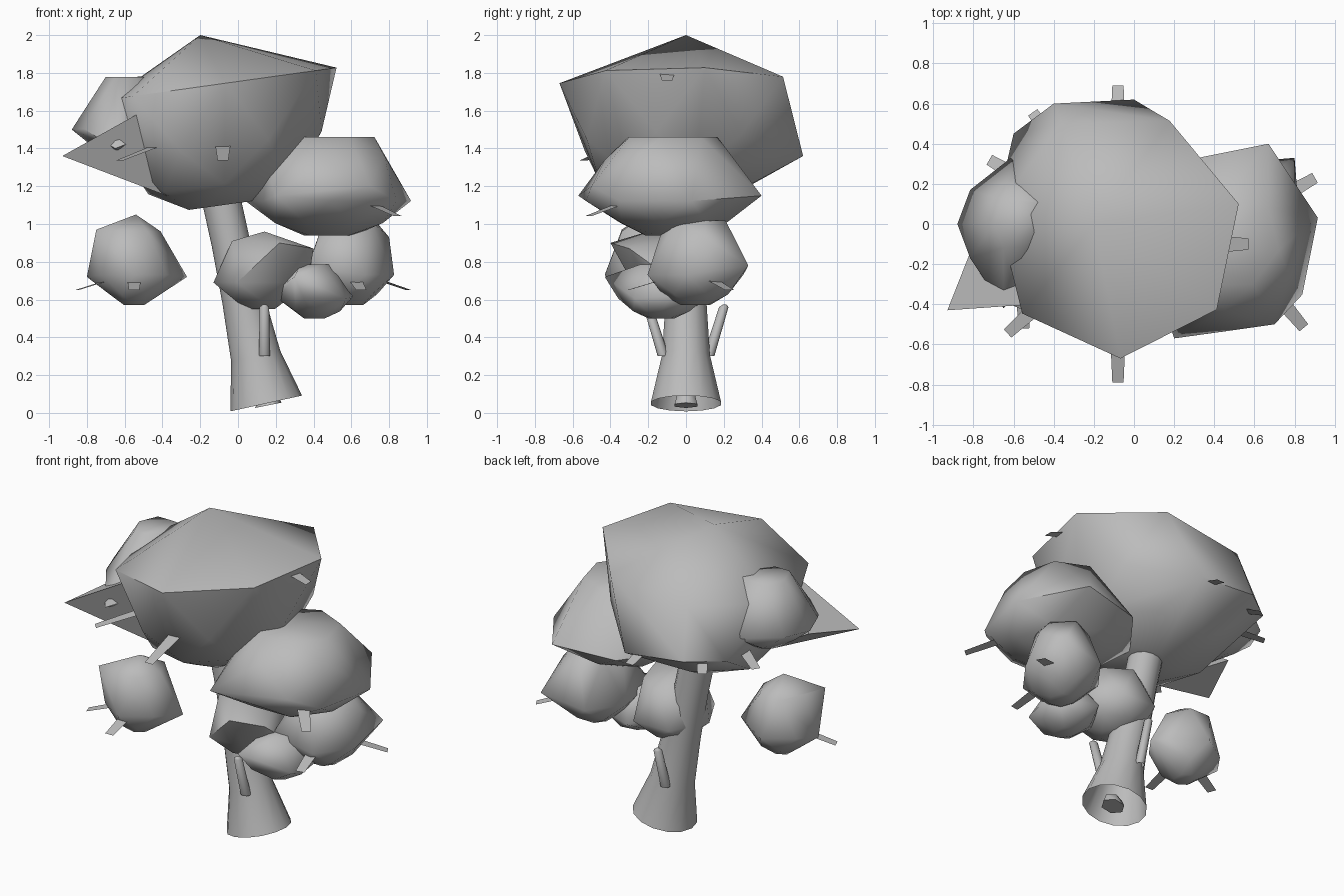
import bpy
import bmesh
import math
from mathutils import Vector

cube = bpy.data.objects.get("Cube")
if cube:
    bpy.data.objects.remove(cube, do_unlink=True)

# One matte grey for the whole tree
grey = bpy.data.materials.new("mid grey")
grey.use_nodes = True
tone = (0.5, 0.5, 0.5, 1)
grey.diffuse_color = tone
for node in grey.node_tree.nodes:
    if node.type == 'BSDF_PRINCIPLED':
        node.inputs["Base Color"].default_value = tone


def finish(bm, name):
    """Turn a bmesh into a named object, smooth except at sharp edges."""
    mesh = bpy.data.meshes.new(name)
    bm.to_mesh(mesh)
    bm.free()
    mesh.materials.append(grey)
    obj = bpy.data.objects.new(name, mesh)
    bpy.context.collection.objects.link(obj)
    bpy.ops.object.select_all(action='DESELECT')
    obj.select_set(True)
    bpy.context.view_layer.objects.active = obj
    bpy.ops.object.shade_smooth_by_angle(angle=math.radians(65))


def ring_points(centre, radius_x, radius_y, sides, turn, slope):
    """Corners of a sloping oval ring; turn is in degrees."""
    points = []
    for i in range(sides):
        angle = math.radians(turn) + math.tau * i / sides
        dx = radius_x * math.cos(angle)
        dy = radius_y * math.sin(angle)
        points.append(Vector(centre) + Vector((dx, dy, dx * slope)))
    return points


def shell(name, points):
    """Faceted closed skin around a set of points."""
    bm = bmesh.new()
    for point in points:
        bm.verts.new(point)
    bmesh.ops.convex_hull(bm, input=bm.verts[:])
    loose = [v for v in bm.verts if not v.link_faces]
    bmesh.ops.delete(bm, geom=loose, context='VERTS')
    bmesh.ops.recalc_face_normals(bm, faces=bm.faces[:])
    finish(bm, name)


def leaf(name, root, tip):
    """Flat tapered leaf sticking out of a clump."""
    side = (tip - root).cross(Vector((0, 0, 1))).normalized() * 0.04
    bm = bmesh.new()
    corners = (root - side, root + side, tip + side * 0.7, tip - side * 0.7)
    bm.faces.new([bm.verts.new(corner) for corner in corners])
    finish(bm, name)


def clump(name, centre, reach, sides, turn, shoulder, waist=1, slope=0,
          peaks=(), leaves=()):
    """Foliage mass: stacked rings with a round underside, plus stray peaks."""
    centre, reach = Vector(centre), Vector(reach)
    points = [Vector(peak) for peak in peaks]
    bands = (shoulder, (-0.3, waist), (-0.75, 0.65), (-1, 0.3))
    for level, (height, spread) in enumerate(bands):
        middle = centre + Vector((0, 0, reach.z * height))
        twist = turn + level * 180 / sides
        points += ring_points(middle, reach.x * spread, reach.y * spread,
                              sides, twist, slope)
    shell(name, points)
    # Leaves point outwards at the given compass angles and droop a little
    for number, degrees in enumerate(leaves, 1):
        angle = math.radians(degrees)
        out = Vector((math.cos(angle), math.sin(angle), 0))
        edge = centre + out * reach.x - Vector((0, 0, reach.z * 0.3))
        leaf(f"{name}_leaf_{number}", edge - out * 0.15,
             edge + out * 0.12 - Vector((0, 0, 0.08)))


def tube(name, rings, sides, slope=0):
    """Loft through rings given as centre and radius, closed at the far end."""
    bm = bmesh.new()
    loops = []
    for centre, radius in rings:
        corners = ring_points(centre, radius, radius, sides, 0, slope)
        loops.append([bm.verts.new(corner) for corner in corners])
    for low, high in zip(loops, loops[1:]):
        for i in range(sides):
            j = (i + 1) % sides
            bm.faces.new((low[i], low[j], high[j], high[i]))
    bm.faces.new(loops[-1])
    finish(bm, name)


# Trunk: leaning, flared and open at the foot
profile = ((0.05, 0.19), (0.3, 0.13), (0.6, 0.11), (0.9, 0.1), (1.2, 0.1))
tube("trunk", [((0.16 - 0.22 * z, 0, z), radius) for z, radius in profile],
     14, slope=0.22)

# Tangled root core inside the foot
shell("root_core", ring_points((0.16, 0, 0.04), 0.07, 0.07, 6, 0, 0.2)
      + ring_points((0.16, 0, 0.09), 0.05, 0.05, 5, 0, 0.2))

# Short branch stubs
for name, x, direction in (("front_stub", 0.14, -1), ("back_stub", 0.06, 1)):
    foot = Vector((x, direction * 0.12, 0.3))
    end = Vector((x, direction * 0.2, 0.56))
    tip = end.lerp(foot, -0.05)
    tube(name, [(foot, 0.03), (end, 0.025), (tip, 0.01)], 8)

# Crown with its side lobe and pointed corner
clump("main_crown", (-0.08, -0.05, 1.55), (0.62, 0.62, 0.45), 7, 14,
      shoulder=(0.43, 1), waist=0.86, slope=0.14,
      peaks=[(-0.2, 0, 2), (-0.4, 0.6, 1.4), (0, 0.62, 1.36),
             (-0.6, 0.45, 1.4)],
      leaves=[90, 125, 150, 222, 270])
leaf("crown_top_leaf", Vector((0.45, -0.1, 1.8)), Vector((0.57, -0.1, 1.76)))
clump("crown_side_lobe", (-0.6, 0, 1.57), (0.25, 0.34, 0.22), 6, 0,
      shoulder=(0.95, 0.4),
      peaks=[(-0.88, 0, 1.5), (-0.65, -0.42, 1.4), (-0.4, 0.1, 1.78)])
shell("crown_point", [(-0.93, -0.43, 1.36), (-0.8, -0.1, 1.42),
                      (-0.5, -0.4, 1.6), (-0.3, -0.2, 1.12)])

# Foliage on the left of the trunk
clump("upper_left_clump", (0.48, -0.08, 1.2), (0.45, 0.45, 0.26), 7, 40,
      shoulder=(1, 0.55),
      peaks=[(0.2, -0.57, 1.15), (0.7, -0.5, 1.2), (0.77, -0.25, 1.37),
             (0.67, 0.4, 1.15), (0.15, -0.2, 1.3), (0.45, -0.43, 1.34)],
      leaves=[310])
clump("lower_left_clump", (0.59, 0.05, 0.8), (0.24, 0.27, 0.23), 6, 20,
      shoulder=(0.95, 0.6),
      peaks=[(0.8, 0.33, 0.78), (0.8, 0.1, 0.93), (0.37, -0.18, 0.77)],
      leaves=[30, 280])

# Foliage around the middle of the trunk
clump("trunk_clump", (0.12, -0.05, 0.75), (0.25, 0.27, 0.2), 6, 30,
      shoulder=(0.8, 0.7),
      peaks=[(0.14, -0.2, 0.96), (0.4, -0.3, 0.87), (0.22, -0.4, 0.9)])
clump("small_front_clump", (0.41, -0.13, 0.65), (0.2, 0.24, 0.15), 5, 0,
      shoulder=(0.9, 0.5),
      peaks=[(0.3, -0.43, 0.72), (0.2, -0.15, 0.65), (0.61, -0.08, 0.62)])

# Detached clump on the right
clump("detached_clump", (-0.55, -0.2, 0.8), (0.2, 0.23, 0.23), 6, 0,
      shoulder=(0.7, 0.7),
      peaks=[(-0.27, -0.17, 0.72), (-0.54, -0.22, 1.05), (-0.8, -0.2, 0.72),
             (-0.75, -0.34, 0.97)],
      leaves=[200, 270])
